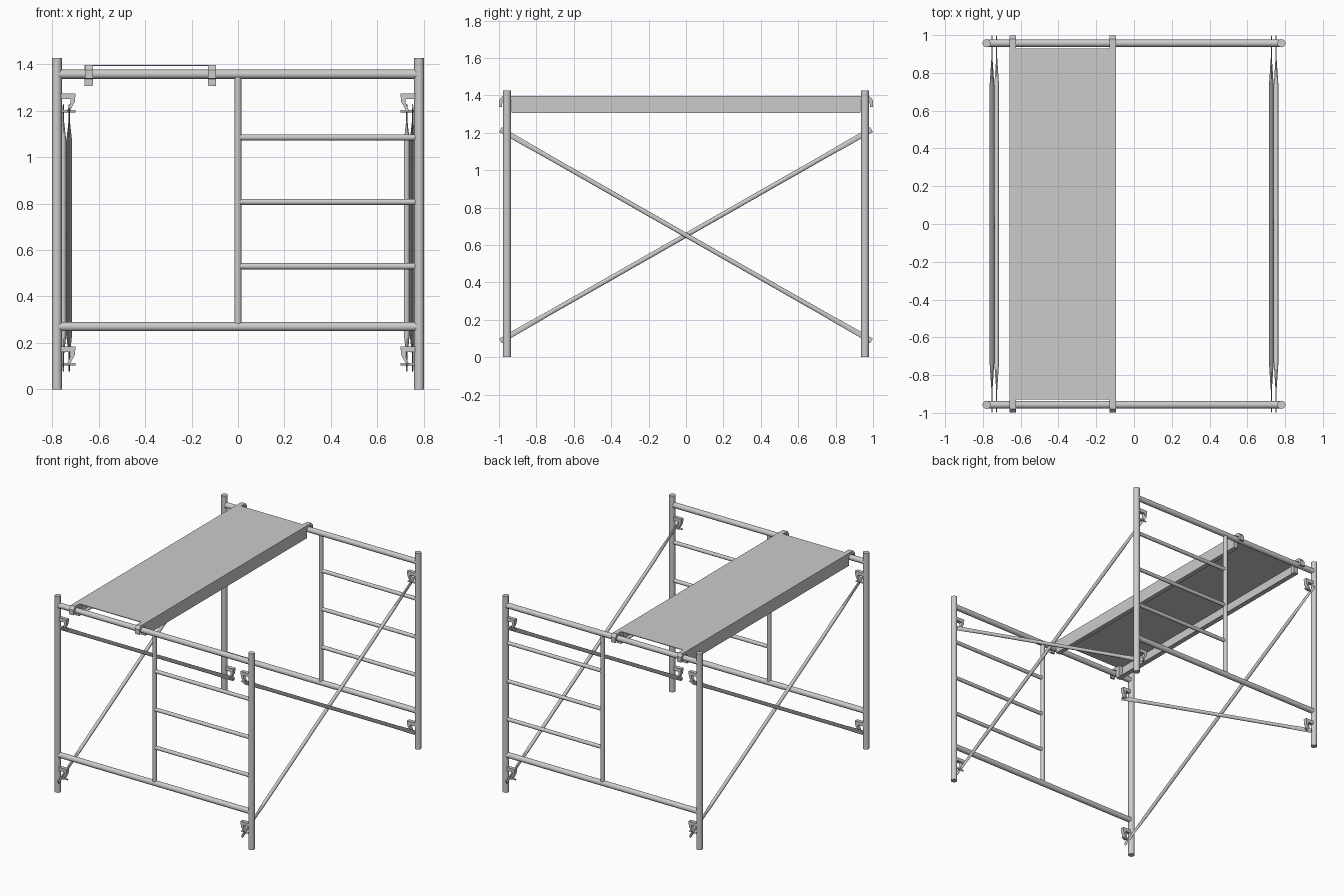
import bpy, bmesh, math
from mathutils import Vector

if "Cube" in bpy.data.objects:
    bpy.data.objects.remove(bpy.data.objects["Cube"])

FY = 0.957   # y of the end frames
PX = 0.78    # x of the corner posts


def finish(name, bm, smooth=False):
    bmesh.ops.recalc_face_normals(bm, faces=bm.faces)
    me = bpy.data.meshes.new(name)
    bm.to_mesh(me)
    bm.free()
    ob = bpy.data.objects.new(name, me)
    bpy.context.collection.objects.link(ob)
    if smooth:
        bpy.ops.object.select_all(action='DESELECT')
        bpy.context.view_layer.objects.active = ob
        ob.select_set(True)
        bpy.ops.object.shade_smooth_by_angle(angle=math.radians(35))
    return ob


def loft(name, a, b, stations, n=24):
    """Tube from a to b; stations = (distance fraction, side radius, other radius)."""
    a, b = Vector(a), Vector(b)
    d = (b - a).normalized()
    u = Vector((1, 0, 0)) if abs(d.x) < 0.9 else Vector((0, 1, 0))
    v = d.cross(u).normalized()
    bm = bmesh.new()
    rings = []
    for t, ru, rv in stations:
        c = a.lerp(b, t)
        rings.append([bm.verts.new(c + u * ru * math.cos(2 * math.pi * i / n)
                                   + v * rv * math.sin(2 * math.pi * i / n)) for i in range(n)])
    for r, s in zip(rings, rings[1:]):
        for i in range(n):
            j = (i + 1) % n
            bm.faces.new((r[i], r[j], s[j], s[i]))
    bm.faces.new(rings[0])
    bm.faces.new(rings[-1])
    return finish(name, bm, True)


def tube(name, a, b, r):
    return loft(name, a, b, [(0, r, r), (1, r, r)])


def extrude(name, pts, place, lo, hi):
    """Extrude a 2D outline between lo and hi; place maps (p, q, depth) to xyz."""
    bm = bmesh.new()
    f0 = [bm.verts.new(place(p, q, lo)) for p, q in pts]
    f1 = [bm.verts.new(place(p, q, hi)) for p, q in pts]
    n = len(pts)
    bm.faces.new(f0)
    bm.faces.new(f1)
    for i in range(n):
        j = (i + 1) % n
        bm.faces.new((f0[i], f0[j], f1[j], f1[i]))
    return finish(name, bm)


# End frames with side ladder
for sy, end in ((-1, "front"), (1, "back")):
    y = sy * FY
    for sx, side in ((-1, "left"), (1, "right")):
        tube(f"{end}_{side}_post", (sx * PX, y, 0), (sx * PX, y, 1.427), 0.0215)
    tube(f"{end}_top_rail", (-PX, y, 1.357), (PX, y, 1.357), 0.0195)
    tube(f"{end}_bottom_rail", (-PX, y, 0.27), (PX, y, 0.27), 0.0195)
    tube(f"{end}_ladder_post", (0, y, 0.275), (0, y, 1.35), 0.015)
    for k, z in enumerate((0.53, 0.807, 1.085)):
        tube(f"{end}_rung_{k + 1}", (0, y, z), (PX, y, z), 0.0135)

# Brace brackets and pins on every post
clamp = [(0.765, 0.178), (0.765, 0.16), (0.722, 0.16), (0.722, 0.144), (0.735, 0.112),
         (0.735, 0.104), (0.723, 0.104), (0.723, 0.11), (0.702, 0.15), (0.700, 0.185),
         (0.765, 0.185)]
for sy, end in ((-1, "front"), (1, "back")):
    for sx, side in ((-1, "left"), (1, "right")):
        for dz, lvl in ((0, "lower"), (1.09, "upper")):
            extrude(f"{end}_{side}_{lvl}_bracket", clamp,
                    lambda p, q, d: (sx * p, sy * FY + d, q + dz), -0.013, 0.013)
            tube(f"{end}_{side}_{lvl}_pin", (sx * 0.775, sy * FY, 0.108 + dz),
                 (sx * 0.700, sy * FY, 0.108 + dz), 0.006)

# Crossed braces with flattened ends
R, FLAT, WIDE = 0.0125, 0.003, 0.0145
ST = [(0, FLAT, WIDE), (0.058, FLAT, WIDE), (0.13, R, R)]
ST = ST + [(1 - t, a, b) for t, a, b in reversed(ST)]
E, ZM, DZ = 0.992, 0.652, 0.565
for x, s, name in ((-0.752, 1, "left_outer_brace"), (-0.727, -1, "left_inner_brace"),
                   (0.727, 1, "right_inner_brace"), (0.752, -1, "right_outer_brace")):
    loft(name, (x, -E, ZM - s * DZ), (x, E, ZM + s * DZ), ST, 16)

# Deck: channel section with inward lips
X0, X1, ZB, ZT, T, LIP = -0.66, -0.095, 1.306, 1.397, 0.005, 0.033
deck = [(X0, ZT), (X0, ZB), (X0 + LIP, ZB), (X0 + LIP, ZB + T), (X0 + T, ZB + T),
        (X0 + T, ZT - T), (X1 - T, ZT - T), (X1 - T, ZB + T), (X1 - LIP, ZB + T),
        (X1 - LIP, ZB), (X1, ZB), (X1, ZT)]
extrude("deck", deck, lambda p, q, d: (p, d, q), -0.93, 0.93)

# Hooks over the top rails
hook = [(0.90, 1.308), (0.932, 1.308), (0.932, 1.372), (0.943, 1.379), (0.968, 1.379),
        (0.981, 1.368), (0.985, 1.338), (0.999, 1.338), (0.999, 1.375), (0.980, 1.397),
        (0.90, 1.397)]
for sy, end in ((-1, "front"), (1, "back")):
    for x, side in ((X0 + 0.0175, "left"), (X1 - 0.0175, "right")):
        extrude(f"{end}_{side}_deck_hook", hook, lambda p, q, d: (x + d, sy * p, q),
                -0.0172, 0.0172)
